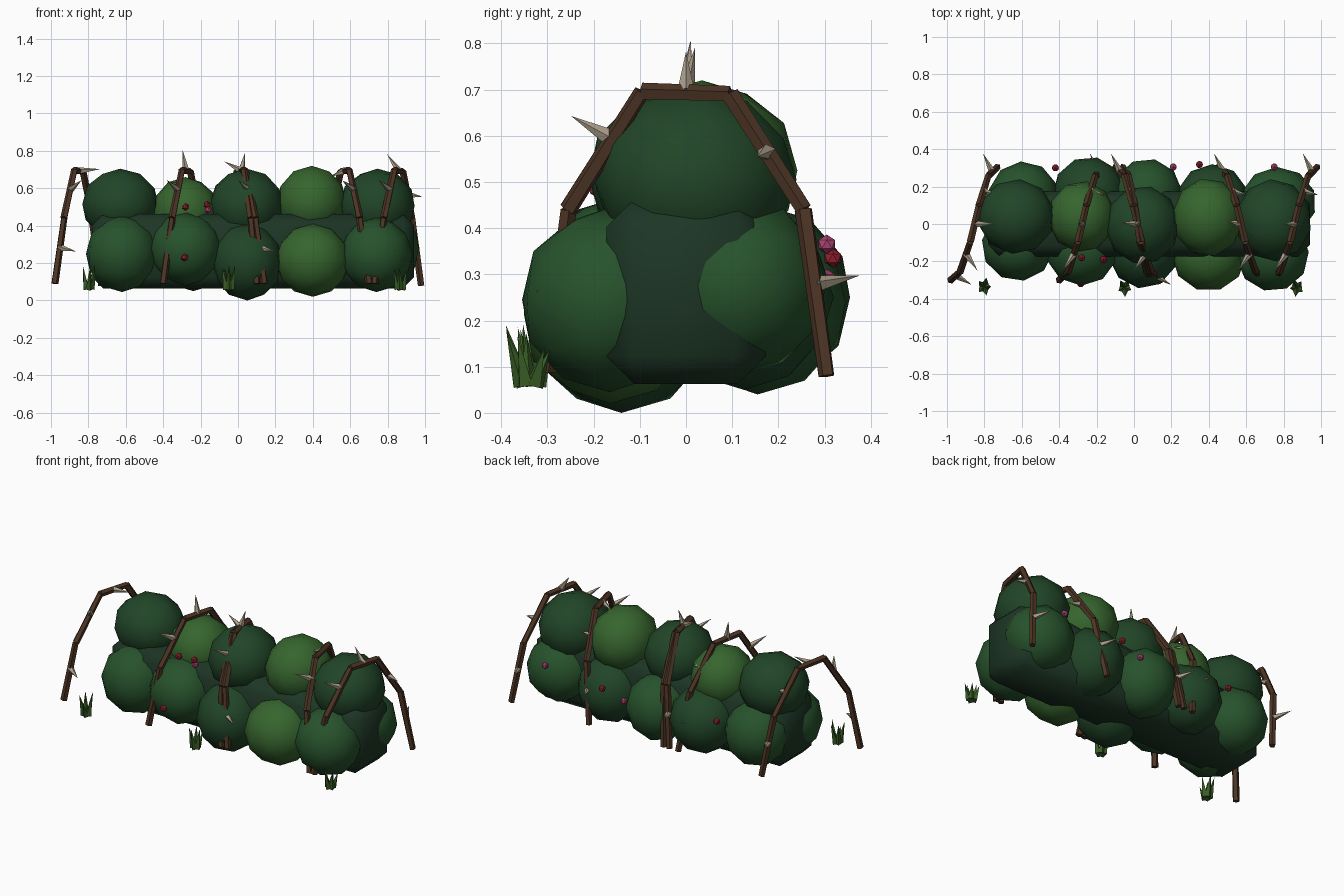
import bpy, bmesh, math, random
from mathutils import Vector, Matrix

if "Cube" in bpy.data.objects:
    bpy.data.objects.remove(bpy.data.objects["Cube"])

random.seed(4)


def mat(name, rgb):
    m = bpy.data.materials.new(name)
    m.diffuse_color = (*rgb, 1)
    m.use_nodes = True
    m.node_tree.nodes["Principled BSDF"].inputs["Base Color"].default_value = m.diffuse_color
    return m


CORE = mat("core_green", (0.012, 0.036, 0.018))
DARK = mat("dark_green", (0.015, 0.06, 0.021))
MID = mat("mid_green", (0.02, 0.085, 0.025))
LIGHT = mat("light_green", (0.037, 0.13, 0.027))
BARK = mat("bark", (0.075, 0.035, 0.018))
THORN = mat("thorn", (0.4, 0.34, 0.25))
RED = mat("red", (0.3, 0.015, 0.03))
PINK = mat("pink", (0.45, 0.06, 0.18))
BLADE = mat("grass", (0.04, 0.11, 0.018))


def finish(bm, name, material, smooth=False):
    me = bpy.data.meshes.new(name)
    bm.to_mesh(me)
    bm.free()
    me.materials.append(material)
    for p in me.polygons:
        p.use_smooth = smooth
    ob = bpy.data.objects.new(name, me)
    bpy.context.collection.objects.link(ob)
    return ob


def spike(bm, a, b, r1, r2, sides):
    """Tapered prism from a to b."""
    a, b = Vector(a), Vector(b)
    d = b - a
    m = Matrix.Translation((a + b) / 2) @ d.to_track_quat('Z', 'Y').to_matrix().to_4x4()
    bmesh.ops.create_cone(bm, cap_ends=True, segments=sides, radius1=r1,
                          radius2=r2, depth=d.length, matrix=m)


def ball(name, loc, scale, material, sub, smooth):
    bm = bmesh.new()
    bmesh.ops.create_icosphere(bm, subdivisions=sub, radius=1)
    if smooth:
        bmesh.ops.rotate(bm, verts=bm.verts, matrix=Matrix.Rotation(random.uniform(0, 6), 3, 'Z'))
    bmesh.ops.scale(bm, vec=scale, verts=bm.verts)
    bmesh.ops.translate(bm, vec=loc, verts=bm.verts)
    return finish(bm, name, material, smooth)


# hedge core: chamfered block
bm = bmesh.new()
bmesh.ops.create_cube(bm, size=1)
bmesh.ops.scale(bm, vec=(1.72, 0.345, 0.40), verts=bm.verts)
bmesh.ops.bevel(bm, geom=bm.edges[:], offset=0.06, segments=1, affect='EDGES')
bmesh.ops.translate(bm, vec=(0.08, 0, 0.263), verts=bm.verts)
finish(bm, "hedge_core", CORE, True)

# foliage clumps: x, y, z, rx, ry, rz, colour
clumps = {
    "front_clump": [(-.62, -.115, .25, .195, .19, .205, MID), (-.28, -.135, .275, .195, .195, .195, MID),
                    (.05, -.14, .207, .19, .205, .207, DARK), (.40, -.165, .215, .20, .195, .195, LIGHT),
                    (.74, -.165, .245, .195, .195, .20, MID)],
    "top_clump": [(-.63, .04, .515, .207, .20, .19, DARK), (-.28, .04, .475, .18, .19, .185, LIGHT),
                  (.045, -.005, .51, .20, .21, .195, DARK), (.395, .035, .525, .19, .21, .195, LIGHT),
                  (.745, .02, .505, .205, .22, .20, DARK)],
    "back_clump": [(-.59, .14, .25, .19, .195, .195, MID), (-.24, .165, .25, .195, .195, .20, DARK),
                   (.07, .155, .24, .19, .195, .20, MID), (.42, .125, .25, .195, .195, .20, DARK),
                   (.77, .115, .275, .205, .19, .195, MID)],
}
for row, items in clumps.items():
    for i, (x, y, z, rx, ry, rz, c) in enumerate(items):
        ball(f"{row}_{i + 1}", (x, y, z), (rx, ry, rz), c, 2, True)

# thorny vines arching from front to back: x at the front foot and back foot
PROFILE = [(-.30, .09), (-.255, .44), (-.095, .695), (.095, .69), (.255, .44), (.305, .08)]
vines = [(-.98, -.73), (-.40, -.16), (.14, -.10), (.10, -.06), (.70, .45), (.73, .98)]
lean = [(.115, 0, .01), (-.02, .01, .115), (-.09, .01, .05), (.02, .02, .1),
        (-.08, .02, -.03), (-.06, .0, .09)]
for i, (xf, xb) in enumerate(vines):
    bm, bt = bmesh.new(), bmesh.new()
    pts = [Vector((xf + (xb - xf) * t, y, z))
           for t, (y, z) in zip((0, .2, .42, .6, .8, 1), PROFILE)]
    for a, b in zip(pts, pts[1:]):
        spike(bm, a, b, .02, .018, 5)
    finish(bm, f"vine_{i + 1}", BARK)
    # thorns: segment, fraction along it, outward direction
    s = 1 if i == 0 else -1
    for seg, f, d in [(0, .55, (.085, -.05, -.02)), (1, .6, (.06 * s, -.09, .05)),
                      (2, .5, lean[i]), (3, .5, (.08, -.02, -.01)), (4, .45, (-.05, .10, .02))]:
        if i == 3 and seg != 2:
            continue
        p = pts[seg].lerp(pts[seg + 1], f)
        spike(bt, p, p + Vector(d), .02, 0, 5)
    finish(bt, f"thorns_{i + 1}", THORN)

# berries
berries = [(-.28, -.18, .50, RED), (-.165, -.19, .512, RED), (-.16, -.19, .485, PINK),
           (-.285, -.32, .23, RED), (-.42, .30, .33, RED), (.21, .305, .29, PINK),
           (.35, .318, .335, RED), (.75, .305, .365, PINK)]
for i, (x, y, z, c) in enumerate(berries):
    ball(f"berry_{i + 1}", (x, y, z), (.021,) * 3, c, 1, False)

# grass tufts along the front
for i, (x, y) in enumerate([(-.80, -.335), (-.05, -.34), (.87, -.34)]):
    bm = bmesh.new()
    for k in range(5):
        a = k * math.tau / 5 + i
        c, s = math.cos(a), math.sin(a)
        spike(bm, (x + .014 * c, y + .014 * s, .06),
              (x + .036 * c, y + .05 * s, random.uniform(.13, .2)), .02, 0, 4)
    finish(bm, f"grass_tuft_{i + 1}", BLADE)
